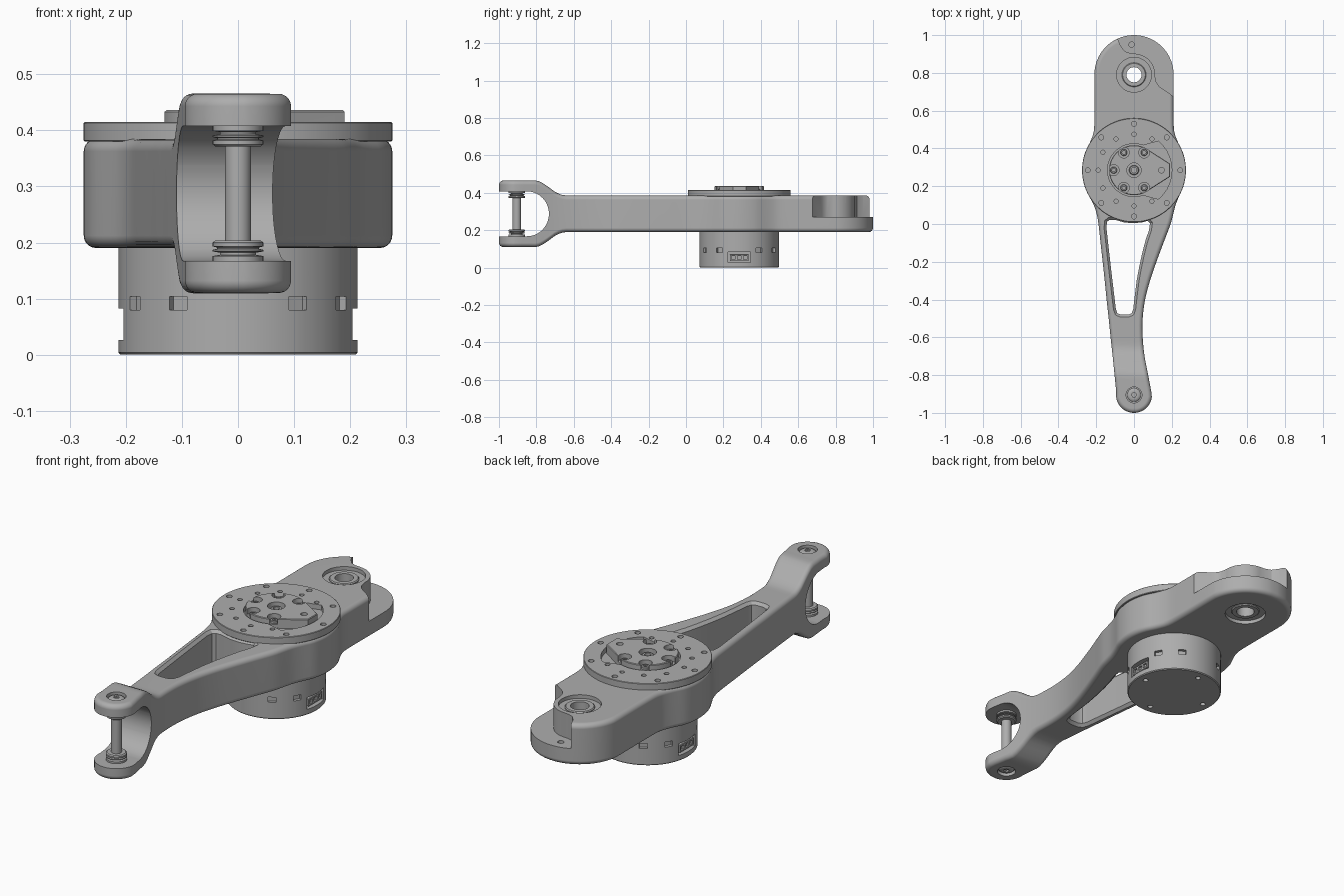
import bpy, bmesh
from math import sin, cos, radians, pi
from mathutils import Vector

if "Cube" in bpy.data.objects:
    bpy.data.objects.remove(bpy.data.objects["Cube"])

grey = bpy.data.materials.new("machined grey")
grey.use_nodes = True
grey.diffuse_color = (0.42, 0.42, 0.42, 1)
grey.node_tree.nodes["Principled BSDF"].inputs["Base Color"].default_value = (0.42, 0.42, 0.42, 1)

MID = 0.2875       # height of the arm's middle plane
HUB = (0, 0.285)   # motor axis
BORE = (0, 0.79)   # rear bearing axis
PIN = (0, -0.905)  # fork pin axis


def arc(c, r, start=0, end=360, n=48):
    full = abs(end - start) == 360
    steps = [start + (end - start) * i / (n if full else n - 1) for i in range(n)]
    return [(c[0] + r * cos(radians(a)), c[1] + r * sin(radians(a))) for a in steps]


def polar(r, deg, c=HUB):
    return (c[0] + r * cos(radians(deg)), c[1] + r * sin(radians(deg)))


def box(c, deg, w, d):
    """Rectangle in plan, turned about its centre."""
    u = Vector((cos(radians(deg)), sin(radians(deg))))
    v = Vector((-u.y, u.x))
    return [tuple(Vector(c) + u * a * w / 2 + v * b * d / 2)
            for a, b in ((-1, -1), (1, -1), (1, 1), (-1, 1))]


def inset(pts, d):
    """Move a counterclockwise outline inward by d."""
    out = []
    for i, p in enumerate(pts):
        a = (p - pts[i - 1]).normalized()
        b = (pts[(i + 1) % len(pts)] - p).normalized()
        na, nb = Vector((-a.y, a.x)), Vector((-b.y, b.x))
        n = (na + nb).normalized()
        out.append(p + n * d / max(0.4, n.dot(na)))
    return out


def loft(bm, pts, rows, side=False, strips=False):
    """Stack an outline through (inset, height) rows and cap both ends."""
    pts = [Vector(p) for p in pts]
    if sum(pts[i - 1].cross(p) for i, p in enumerate(pts)) < 0:
        pts.reverse()
    rings, n = [], len(pts)
    for d, z in rows:
        ring = []
        for p in inset(pts, d):
            h = z(p.y) if callable(z) else z
            ring.append(bm.verts.new((h, p.x, p.y) if side else (p.x, p.y, h)))
        rings.append(ring)
    for lo, hi in zip(rings, rings[1:]):
        for i in range(n):
            j = (i + 1) % n
            bm.faces.new((lo[i], lo[j], hi[j], hi[i]))
    for ring in (rings[0], rings[-1]):
        if strips:
            for i in range(n // 2 - 1):
                bm.faces.new((ring[i], ring[i + 1], ring[n - 2 - i], ring[n - 1 - i]))
        else:
            bm.faces.new(ring)


def solid(name, parts, **kw):
    bm = bmesh.new()
    for pts, rows in parts:
        loft(bm, pts, rows, **kw)
    bmesh.ops.recalc_face_normals(bm, faces=bm.faces)
    mesh = bpy.data.meshes.new(name)
    bm.to_mesh(mesh)
    bm.free()
    ob = bpy.data.objects.new(name, mesh)
    bpy.context.collection.objects.link(ob)
    mesh.materials.append(grey)
    return ob


def cut(target, parts, **kw):
    cutter = solid("cutter", parts, **kw)
    cutter.hide_render = True
    mod = target.modifiers.new("cut", "BOOLEAN")
    mod.operation, mod.solver, mod.object = "DIFFERENCE", "EXACT", cutter
    bpy.context.view_layer.objects.active = target
    bpy.ops.object.modifier_apply(modifier=mod.name)
    bpy.data.objects.remove(cutter)


def flat(lo, hi):
    return [(0, lo), (0, hi)]


def soft(lo, hi, r=0.004):
    return [(r, lo), (0, lo + r), (0, hi - r), (r, hi)]


def curve(keys, t):
    """Smooth interpolation of (t, values...) keys."""
    t = min(max(t, keys[0][0]), keys[-1][0])
    i = max(k for k in range(len(keys) - 1) if keys[k][0] <= t)
    a, b = keys[i], keys[i + 1]
    h = b[0] - a[0]
    s = (t - a[0]) / h

    def slope(k, c):
        p, q = keys[max(k - 1, 0)], keys[min(k + 1, len(keys) - 1)]
        return (q[c] - p[c]) / (q[0] - p[0])
    return [(1 + 2 * s) * (1 - s) ** 2 * a[c] + s * (1 - s) ** 2 * h * slope(i, c)
            + s * s * (3 - 2 * s) * b[c] - s * s * (1 - s) * h * slope(i + 1, c)
            for c in range(1, len(a))]


# Arm: plan as (y, left edge, right edge) and half height along y
WIDTH = [(-.89, -.094, .092), (-.8, -.103, .075), (-.7, -.113, .056), (-.6, -.124, .046),
         (-.5, -.134, .046), (-.4, -.145, .059), (-.3, -.155, .085), (-.2, -.166, .119),
         (-.1, -.177, .156), (0, -.188, .194), (.05, -.197, .207), (.1, -.213, .22),
         (.15, -.239, .24), (.2, -.262, .262), (.285, -.275, .275), (.37, -.262, .262),
         (.43, -.234, .234), (.48, -.215, .215), (.53, -.21, .21), (.78, -.21, .21)]
HALF = [(-.83, .1775), (-.79, .1755), (-.74, .147), (-.7, .117), (-.66, .1), (-.62, .0975), (1, .0975)]


def half(y):
    return curve(HALF, y)[0]


stations = [(PIN[1] - .095 * cos(radians(a)), -.095 * sin(radians(a)), .095 * sin(radians(a)))
            for a in range(6, 85, 6)]
stations += [(y, *curve(WIDTH, y)) for y in [-.89 + 1.67 * i / 80 for i in range(81)]]
stations += [(BORE[1] + .21 * cos(radians(a)), -.21 * sin(radians(a)), .21 * sin(radians(a)))
             for a in range(84, 3, -5)]
outline = [(r, y) for y, l, r in stations] + [(l, y) for y, l, r in reversed(stations)]

R = 0.022
rounding = [(R * (1 - sin(radians(a))), R * (1 - cos(radians(a)))) for a in range(0, 91, 15)]
rows = [(d, lambda y, e=e: MID - half(y) + e) for d, e in rounding]
rows += [(d, lambda y, e=e: MID + half(y) - e) for d, e in reversed(rounding)]
arm = solid("arm", [(outline, rows)], strips=True)

# Fork gap
gap = [(-1.1, .165)] + [(-.85 + .117 * cos(a), MID + .12 * sin(a))
                        for a in [-pi / 2 + pi * i / 28 for i in range(29)]] + [(-1.1, .41)]
gap[0] = (-1.1, MID - .12)
gap[-1] = (-1.1, MID + .12)
cut(arm, [(gap, flat(-.4, .4))], side=True)

# Lightening window with chamfered rims
window = [(.085, .005), (.08, -.03), (.06, -.09), (.042, -.16), (.027, -.23), (.014, -.3), (.004, -.38),
          (-.004, -.45), (-.012, -.472), (-.03, -.48), (-.07, -.48), (-.088, -.472),
          (-.096, -.45), (-.12, -.25), (-.146, -.02), (-.143, .012), (-.13, .022),
          (-.1, .022), (-.05, .008), (0, .004), (.05, .01), (.07, .017)]
cut(arm, [(window, [(-.03, .173), (0, .203), (0, .372), (-.03, .402)])])

# Rear step wrapping round the bearing boss
step = [(-.1, 1.05), (-.088, .985), (-.072, .945), (-.05, .915), (-.02, .904)]
step += arc(BORE, .112, 85, -5, 16) + [(.118, .752), (.135, .727), (.215, .672), (.3, .615), (.3, 1.05)]
cut(arm, [(step, flat(.27, .6))])

# Bearing seat, dowel hole and screw recesses
cut(arm, [(arc(BORE, .092), flat(.368, .5)), (arc(BORE, .092), flat(0, .207))])
cut(arm, [(arc(BORE, .06), flat(.1, .5)), (arc((-.013, .95), .014, n=16), flat(.23, .5))])
cut(arm, [(arc(PIN, .042), flat(.448, .6)), (arc(PIN, .042), flat(0, .127))])

bearing = solid("rear_bearing", [(arc(BORE, .064), soft(.2, .376))])
cut(bearing, [(arc(BORE, .04), flat(0, .6))])

# Fork pin, collars and screws
pin = solid("fork_pin", [(arc(PIN, .023, n=32), flat(.16, .415))])
collar = [(.004, .163), (0, .167), (0, .176), (.013, .178), (.013, .182), (0, .184),
          (0, .187), (.008, .189), (.008, .191), (0, .193), (0, .2), (.005, .204)]
for name, flip in (("lower", False), ("upper", True)):
    def at(z):
        return 2 * MID - z if flip else z
    solid(name + "_collar", [(arc(PIN, .045), [(d, at(z)) for d, z in collar])])
    screw = solid(name + "_screw", [(arc(PIN, .036, n=32),
                  [(0, at(.13)), (0, at(.122)), (.006, at(.117)), (.016, at(.114))])])
    cut(screw, [(arc(PIN, .013, n=6), flat(*sorted((at(.05), at(.122)))))])

# Motor can with vent slots, side sockets and base holes
motor = solid("motor_can", [(arc(HUB, .213, n=96), soft(0, .2))])
vents = [(box(polar(.213, a), a, .03, .036), flat(.08, .104))
         for a in (30, 60, 120, 150, 210, 240, 300, 330)]
sockets = [(box(polar(.213, a), a, .06, .122), flat(.026, .082)) for a in (0, 180)]
holes = [(arc(polar(.17, a), .012, n=16), flat(-.1, .02)) for a in range(0, 360, 90)]
cut(motor, vents + sockets + holes)
plugs = solid("motor_connectors", [(box(polar(.19, a), a, .028, .1), soft(.034, .07, .002)) for a in (0, 180)])
cut(plugs, [(box((s * .205, HUB[1] + y), 0, .02, .02), flat(.043, .061))
            for s in (-1, 1) for y in (-.032, 0, .032)])

# Output flange with bolt circles and hub pocket
flange = solid("output_flange", [(arc(HUB, .275, n=96), soft(.38, .415, .002))])
bolts = [(arc(polar(.245, a), .013, n=16), flat(.395, .5)) for a in range(0, 360, 45)]
bolts += [(arc(polar(.19, a), .011, n=16), flat(.395, .5)) for a in range(30, 331, 30)]
pocket = arc(HUB, .14, 70, 290, 40) + arc(HUB, .2, 310, 410, 24)
cut(flange, bolts)
cut(flange, [(pocket, flat(.392, .5))])

# Output hub with screw notches and centre bore
nose = [(.19, HUB[1] - .035), (.19, HUB[1] + .035)]
hub = solid("output_hub", [(arc(HUB, .132, 58, 302, 56) + nose, soft(.388, .436, .003))])
seats = [polar(.108, a) for a in range(60, 301, 60)]
cut(hub, [(arc(p, .029, n=24), flat(.41, .5)) for p in seats]
    + [(arc(HUB, .038), flat(.4, .5)), (arc(polar(.145, 0), .015, n=20), flat(.41, .5))])
heads = solid("hub_screws", [(arc(p, .018, n=20), soft(.4, .422, .003)) for p in seats])
cut(heads, [(arc(p, .009, n=6), flat(.412, .5)) for p in seats])
spindle = solid("spindle", [(arc(HUB, .026, n=32), soft(.395, .425))])
cut(spindle, [(arc(HUB, .014, n=24), flat(.405, .5))])

# Smooth shading with crisp edges
for ob in bpy.context.scene.objects:
    if ob.type == "MESH":
        bpy.ops.object.select_all(action="DESELECT")
        ob.select_set(True)
        bpy.context.view_layer.objects.active = ob
        bpy.ops.object.shade_smooth_by_angle(angle=radians(32))
        ob.modifiers.new("even normals", "WEIGHTED_NORMAL").keep_sharp = True
